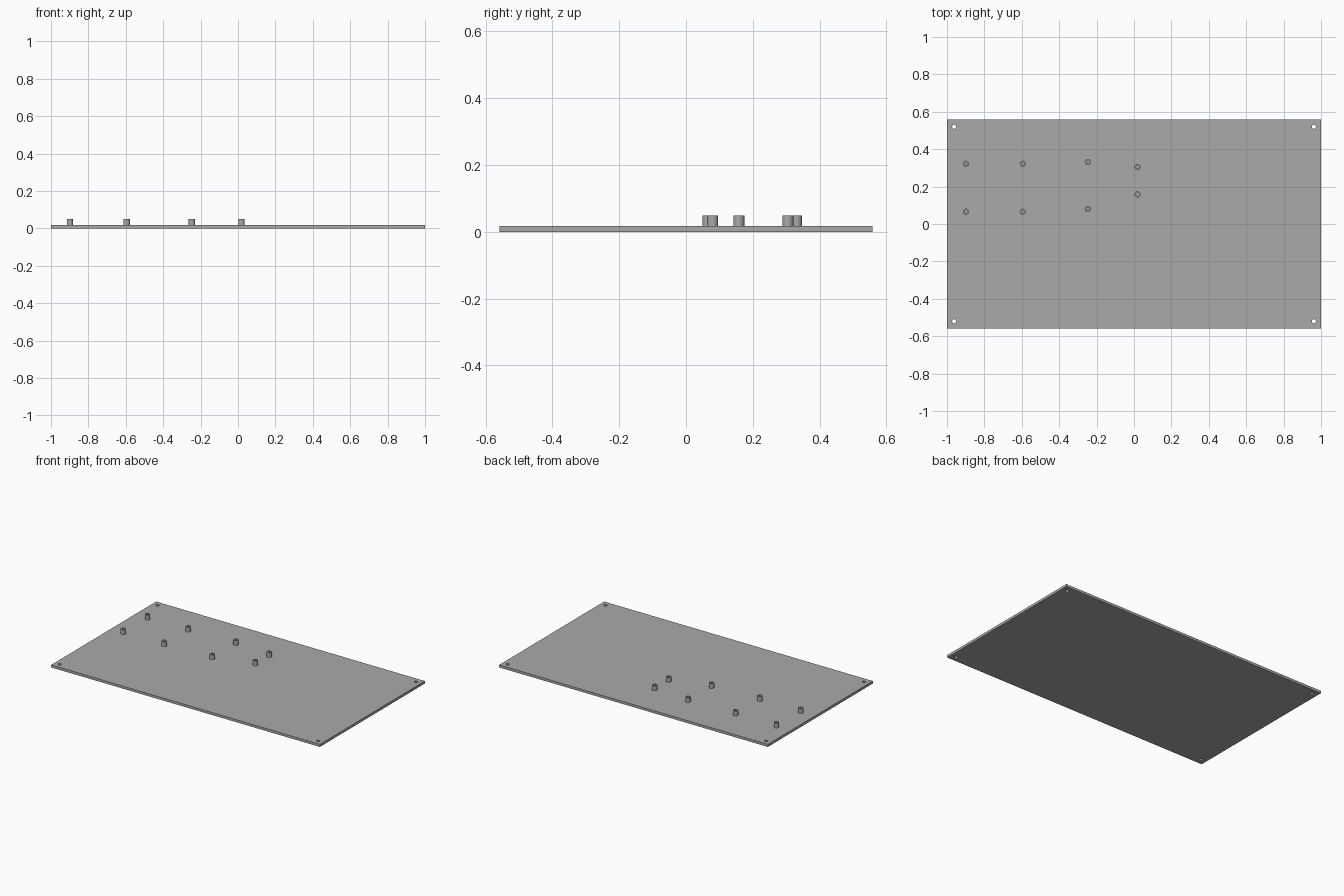
import bpy
import bmesh
import math
from mathutils import Matrix, Vector

if "Cube" in bpy.data.objects:
    bpy.data.objects.remove(bpy.data.objects["Cube"], do_unlink=True)

HALF_X, HALF_Y = 1.0, 0.558
THICK, TOP = 0.017, 0.049
POST_R, BORE_R, HOLE_R = 0.0165, 0.008, 0.011

grey = bpy.data.materials.new("plain grey")
grey.use_nodes = True
colour = (0.4, 0.4, 0.4, 1)
grey.diffuse_color = colour
grey.node_tree.nodes["Principled BSDF"].inputs["Base Color"].default_value = colour


def make_object(name, bm):
    bmesh.ops.recalc_face_normals(bm, faces=bm.faces)
    mesh = bpy.data.meshes.new(name)
    bm.to_mesh(mesh)
    bm.free()
    mesh.materials.append(grey)
    obj = bpy.data.objects.new(name, mesh)
    bpy.context.collection.objects.link(obj)
    return obj


def smooth(obj):
    bpy.ops.object.select_all(action="DESELECT")
    obj.select_set(True)
    bpy.context.view_layer.objects.active = obj
    bpy.ops.object.shade_smooth_by_angle(angle=math.radians(30))


# Base plate
bm = bmesh.new()
bmesh.ops.create_cube(bm, size=1, matrix=Matrix.Translation((0, 0, THICK / 2))
                      @ Matrix.Diagonal((2 * HALF_X, 2 * HALF_Y, THICK, 1)))
plate = make_object("base_plate", bm)

# Corner screw holes drilled through the plate
bm = bmesh.new()
for sx in (-1, 1):
    for sy in (-1, 1):
        bmesh.ops.create_cone(bm, cap_ends=True, segments=32, radius1=HOLE_R,
                              radius2=HOLE_R, depth=0.1,
                              matrix=Matrix.Translation((sx * 0.962, sy * 0.52, 0)))
cutter = make_object("screw_hole_cutter", bm)
cutter.hide_render = True
cut = plate.modifiers.new("screw_holes", "BOOLEAN")
cut.operation = "DIFFERENCE"
cut.solver = "EXACT"
cut.object = cutter
bpy.context.view_layer.objects.active = plate
bpy.ops.object.modifier_apply(modifier=cut.name)
bpy.data.objects.remove(cutter, do_unlink=True)
smooth(plate)


# Hollow standoff: a tube section spun around its axis
def standoff(name, x, y):
    bm = bmesh.new()
    section = [(BORE_R, THICK), (BORE_R, TOP), (POST_R, TOP), (POST_R, THICK)]
    verts = [bm.verts.new((r, 0, z)) for r, z in section]
    edges = [bm.edges.new(pair) for pair in zip(verts, verts[1:])]
    bmesh.ops.spin(bm, geom=verts + edges, cent=(0, 0, 0), axis=(0, 0, 1),
                   angle=math.tau, steps=32)
    bmesh.ops.remove_doubles(bm, verts=bm.verts, dist=0.0001)
    bmesh.ops.translate(bm, verts=bm.verts, vec=Vector((x, y, 0)))
    smooth(make_object(name, bm))


# Four pairs of standoffs: x, front y, back y
pairs = [(-0.899, 0.066, 0.322), (-0.595, 0.066, 0.322),
         (-0.247, 0.08, 0.331), (0.019, 0.158, 0.305)]
for i, (x, front, back) in enumerate(pairs, 1):
    standoff(f"standoff_front_{i}", x, front)
    standoff(f"standoff_back_{i}", x, back)
